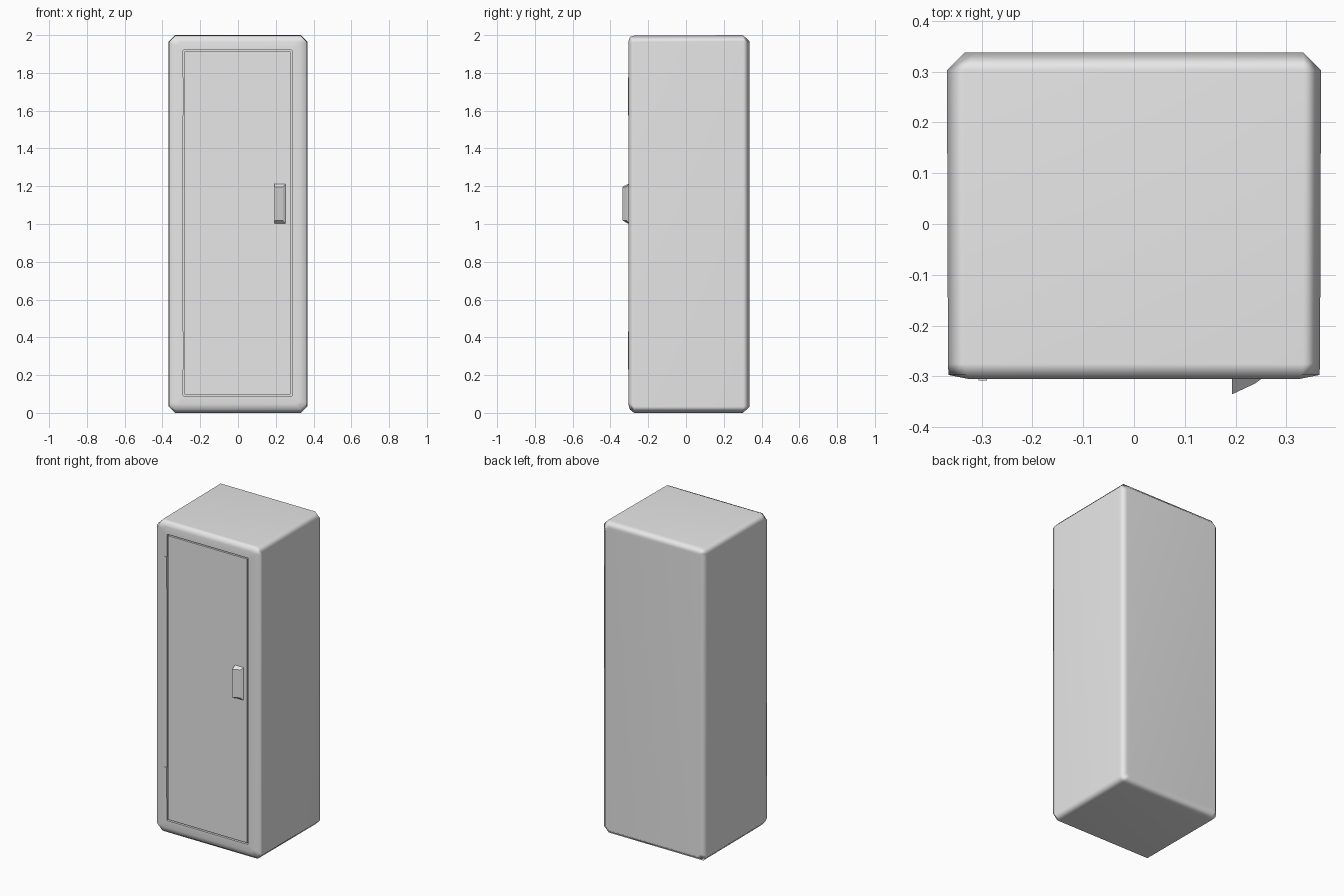
import bpy, bmesh, math

cube = bpy.data.objects.get("Cube")
if cube:
    bpy.data.objects.remove(cube)

# One painted grey metal
grey = bpy.data.materials.new("grey_metal")
grey.use_nodes = True
grey.diffuse_color = (0.8, 0.8, 0.8, 1)
grey.node_tree.nodes["Principled BSDF"].inputs["Base Color"].default_value = (0.8, 0.8, 0.8, 1)


def octagon(x0, x1, z0, z1, cut):
    """Rectangle in the xz plane with clipped corners."""
    return [(x0 + cut, z0), (x1 - cut, z0), (x1, z0 + cut), (x1, z1 - cut),
            (x1 - cut, z1), (x0 + cut, z1), (x0, z1 - cut), (x0, z0 + cut)]


def loft(name, rings, smooth_angle=None):
    """Join rings of 3D points into a closed solid."""
    bm = bmesh.new()
    loops = [[bm.verts.new(p) for p in ring] for ring in rings]
    n = len(loops[0])
    for a, b in zip(loops, loops[1:]):
        for i in range(n):
            j = (i + 1) % n
            bm.faces.new((a[i], a[j], b[j], b[i]))
    bm.faces.new(loops[0])
    bm.faces.new(loops[-1])
    bmesh.ops.recalc_face_normals(bm, faces=bm.faces)
    mesh = bpy.data.meshes.new(name)
    bm.to_mesh(mesh)
    bm.free()
    mesh.materials.append(grey)
    obj = bpy.data.objects.new(name, mesh)
    bpy.context.collection.objects.link(obj)
    if smooth_angle:
        for poly in mesh.polygons:
            poly.use_smooth = True
        mesh.set_sharp_from_angle(angle=math.radians(smooth_angle))
        weighted = obj.modifiers.new("weighted_normals", 'WEIGHTED_NORMAL')
        weighted.keep_sharp = True
    return obj


def slab(name, x0, x1, z0, z1, y0, y1):
    corners = [(x0, z0), (x1, z0), (x1, z1), (x0, z1)]
    return loft(name, [[(x, y, z) for x, z in corners] for y in (y0, y1)])


# Cabinet: chamfered shell, front frame and shallow door recess
DOOR = (-0.29, 0.285, 0.09, 1.92)
sections = [
    (0.337, (-0.333, 0.333, 0.034, 1.966, 0.02)),
    (0.302, (-0.368, 0.368, 0, 2, 0.034)),
    (-0.275, (-0.366, 0.366, 0, 1.997, 0.034)),
    (-0.297, (-0.365, 0.365, 0.018, 1.99, 0.034)),
    (-0.305, (-0.325, 0.325, 0.045, 1.965, 0.02)),
    (-0.305, DOOR + (0.001,)),
    (-0.29, DOOR + (0.001,)),
]
loft("cabinet", [[(x, y, z) for x, z in octagon(*s)] for y, s in sections], 80)

# Door panel, set inside a narrow gap
GAP = 0.008
slab("door", DOOR[0] + GAP, DOOR[1] - GAP, DOOR[2] + GAP, DOOR[3] - GAP, -0.28, -0.304)

# Hinge plates
for name, z in (("lower_hinge", 0.23), ("upper_hinge", 1.575)):
    slab(name, -0.306, -0.289, z, z + 0.2, -0.3, -0.308)

# Wedge handle, deepest on the hinge side, tapering at both ends
profile = [(0.193, -0.302, 0), (0.193, -0.335, 0.018),
           (0.238, -0.314, 0.018), (0.254, -0.302, 0)]
loft("handle", [[(x, y, 1.0 + t) for x, y, t in profile],
                [(x, y, 1.215 - t) for x, y, t in profile]])
